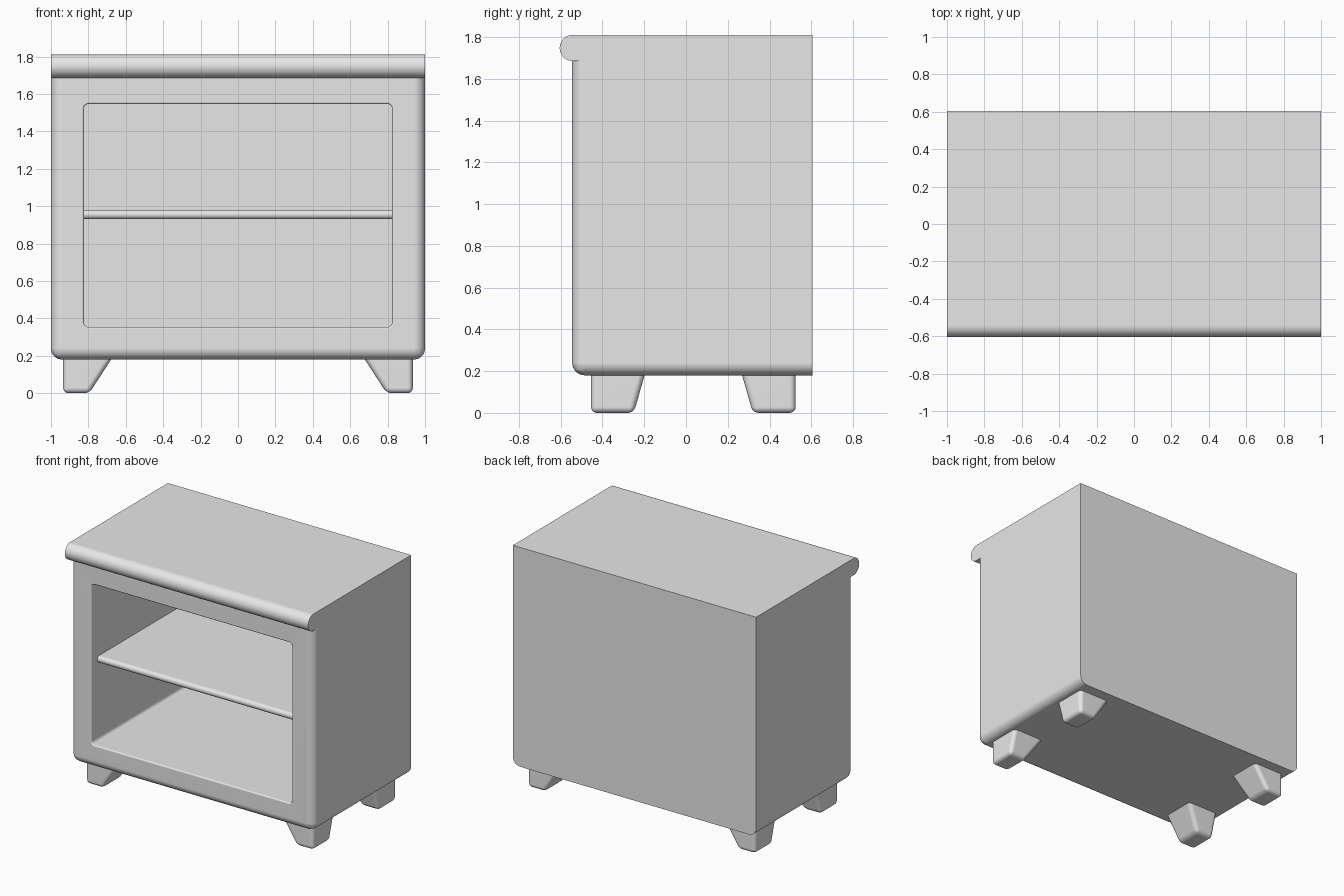
import bpy, bmesh
from math import sin, cos, pi

cube = bpy.data.objects.get("Cube")
if cube:
    bpy.data.objects.remove(cube, do_unlink=True)

grey = bpy.data.materials.new("plain grey")
grey.use_nodes = True
grey.diffuse_color = (0.8, 0.8, 0.8, 1)
grey.node_tree.nodes["Principled BSDF"].inputs["Base Color"].default_value = (0.8, 0.8, 0.8, 1)

FRONT, BACK = -0.545, 0.605
BOTTOM, BOARD_LOW, TOP = 0.18, 1.685, 1.81


def make_object(name, bm):
    bmesh.ops.recalc_face_normals(bm, faces=bm.faces[:])
    mesh = bpy.data.meshes.new(name)
    bm.to_mesh(mesh)
    bm.free()
    mesh.materials.append(grey)
    obj = bpy.data.objects.new(name, mesh)
    bpy.context.collection.objects.link(obj)
    return obj


def activate(obj):
    for other in bpy.context.selected_objects:
        other.select_set(False)
    obj.select_set(True)
    bpy.context.view_layer.objects.active = obj


def smooth(obj):
    activate(obj)
    bpy.ops.object.shade_smooth_by_angle(angle=0.6)
    weighted = obj.modifiers.new("Weighted normals", 'WEIGHTED_NORMAL')
    weighted.keep_sharp = True


def loft(rings):
    """Skin closed rings of equal length and cap both ends."""
    bm = bmesh.new()
    loops = [[bm.verts.new(p) for p in ring] for ring in rings]
    for a, b in zip(loops, loops[1:]):
        for i in range(len(a)):
            j = (i + 1) % len(a)
            bm.faces.new((a[i], a[j], b[j], b[i]))
    bm.faces.new(loops[0])
    bm.faces.new(loops[-1])
    return bm


def box_rings(x0, x1, y0, y1, z):
    return [(x0, y0, z), (x1, y0, z), (x1, y1, z), (x0, y1, z)]


def round_nosed_board(name, half_x, nose, back, low, high, steps):
    """Board along x with a half-round front edge."""
    r = (high - low) / 2
    profile = [(back, high)]
    for i in range(steps + 1):
        a = pi / 2 + pi * i / steps
        profile.append((nose + r + r * cos(a), low + r + r * sin(a)))
    profile.append((back, low))
    obj = make_object(name, loft([[(x, y, z) for y, z in profile] for x in (-half_x, half_x)]))
    smooth(obj)


def rounded_rectangle(y, grow):
    """Opening outline in the xz plane, enlarged by grow."""
    r = 0.025 + grow
    hx, hz = 0.824 + grow - r, 0.596 + grow - r
    ring = []
    for k, (sx, sz) in enumerate([(1, 1), (-1, 1), (-1, -1), (1, -1)]):
        for i in range(7):
            a = (k + i / 6) * pi / 2
            ring.append((sx * hx + r * cos(a), y, 0.95 + sz * hz + r * sin(a)))
    return ring


# Cabinet body, rounded on the front and lower edges, sharp at the back
bm = loft([box_rings(-1, 1, FRONT, BACK, z) for z in (BOTTOM, BOARD_LOW)])
rounded = []
for e in bm.edges:
    mid = (e.verts[0].co + e.verts[1].co) / 2
    at_front = mid.y < FRONT + 0.01
    at_bottom = mid.z < BOTTOM + 0.01
    at_side = abs(mid.x) > 0.99
    if at_front + at_bottom + at_side == 2:
        rounded.append(e)
bmesh.ops.bevel(bm, geom=rounded, offset=0.06, segments=8, profile=0.5, affect='EDGES')
body = make_object("cabinet_body", bm)

# Opening with a softened rim
rim = 0.01
rings = [rounded_rectangle(FRONT - 0.1, rim)]
for i in range(5):
    a = i / 4 * pi / 2
    rings.append(rounded_rectangle(FRONT + rim * (1 - cos(a)), rim * (1 - sin(a))))
rings.append(rounded_rectangle(0.56, 0))
cutter = make_object("opening_cutter", loft(rings))
cutter.hide_render = True
activate(body)
cut = body.modifiers.new("Opening", 'BOOLEAN')
cut.operation = 'DIFFERENCE'
cut.solver = 'EXACT'
cut.object = cutter
bpy.ops.object.modifier_apply(modifier=cut.name)
bpy.data.objects.remove(cutter, do_unlink=True)
smooth(body)

# Top board and inner shelf
round_nosed_board("top_board", 1, -0.605, BACK, BOARD_LOW, TOP, 20)
round_nosed_board("shelf", 0.835, -0.475, 0.57, 0.93, 0.98, 12)

# Tapered feet: the outer faces are upright, the inner ones slope
for side, sx in (("left", 1), ("right", -1)):
    for end, y_out, inward in (("front", -0.455, 1), ("back", 0.525, -1)):
        bm = loft([
            box_rings(sx * 0.935, sx * 0.795, y_out, y_out + inward * 0.205, 0),
            box_rings(sx * 0.935, sx * 0.675, y_out, y_out + inward * 0.258, BOTTOM + 0.005),
        ])
        edges = [e for e in bm.edges if min(v.co.z for v in e.verts) < 0.01]
        bmesh.ops.bevel(bm, geom=edges, offset=0.028, segments=5, profile=0.5, affect='EDGES')
        smooth(make_object(f"{end}_{side}_foot", bm))
